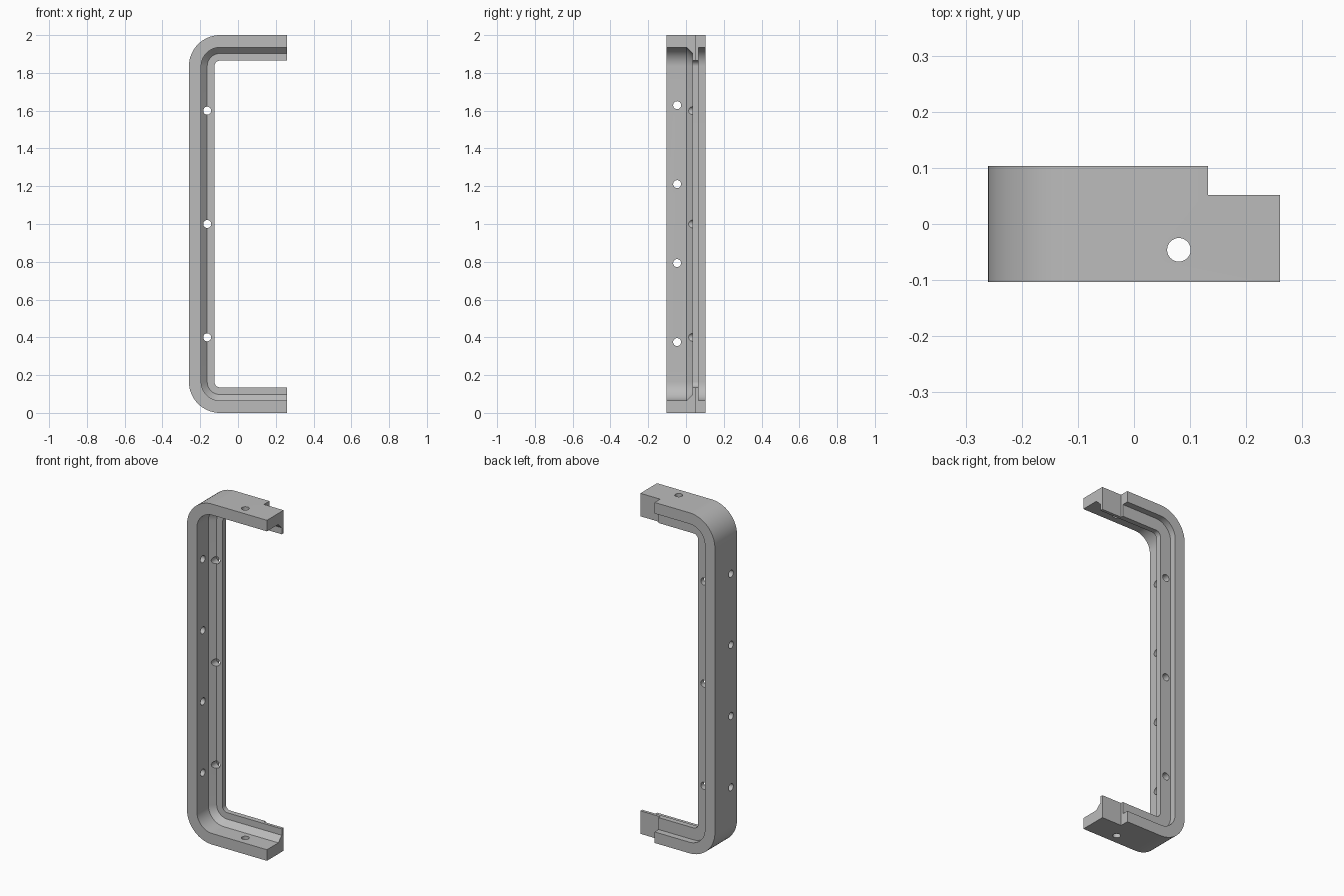
import bpy, bmesh, math
from mathutils import Matrix, Vector

cube = bpy.data.objects.get("Cube")
if cube:
    bpy.data.objects.remove(cube, do_unlink=True)

HALF_X, HALF_Y, HEIGHT = 0.26, 0.103, 2.0
RADIUS, ARC_STEPS, HOLE = 0.165, 16, 0.021

grey = bpy.data.materials.new("plain grey")
grey.use_nodes = True
colour = (0.5, 0.5, 0.5, 1)
grey.diffuse_color = colour
grey.node_tree.nodes["Principled BSDF"].inputs["Base Color"].default_value = colour


def make_object(name, bm):
    bmesh.ops.recalc_face_normals(bm, faces=bm.faces)
    mesh = bpy.data.meshes.new(name)
    bm.to_mesh(mesh)
    bm.free()
    obj = bpy.data.objects.new(name, mesh)
    bpy.context.collection.objects.link(obj)
    mesh.materials.append(grey)
    return obj


def c_path(depth):
    """Points (x, z) of the C outline, moved inwards by depth."""
    cx, r = -HALF_X + RADIUS, RADIUS - depth
    lower = [(HALF_X, depth)]
    for i in range(ARC_STEPS + 1):
        a = math.pi / 2 * i / ARC_STEPS
        lower.append((cx - r * math.sin(a), RADIUS - r * math.cos(a)))
    return lower + [(x, HEIGHT - z) for x, z in reversed(lower)]


# Frame: cross-section of (depth, y) swept along the C outline
section = [(0, -HALF_Y), (0.065, -HALF_Y), (0.065, 0.003), (0.097, 0.035),
           (0.135, 0.035), (0.135, 0.066), (0.065, 0.066), (0.065, HALF_Y),
           (0, HALF_Y)]
bm = bmesh.new()
rails = [[bm.verts.new((x, y, z)) for x, z in c_path(d)] for d, y in section]
for a, b in zip(rails, rails[1:] + rails[:1]):
    for i in range(len(a) - 1):
        bm.faces.new((a[i], a[i + 1], b[i + 1], b[i]))
for end in (0, -1):
    bm.faces.new([rail[end] for rail in rails])
frame = make_object("c_frame", bm)

# Cutters: end rebates and screw holes
bm = bmesh.new()


def box(lo, hi):
    lo, hi = Vector(lo), Vector(hi)
    size = Matrix.Diagonal((*(hi - lo), 1))
    bmesh.ops.create_cube(bm, size=1, matrix=Matrix.Translation((lo + hi) / 2) @ size)


def hole(centre, axis, length):
    turn = Vector((0, 0, 1)).rotation_difference(Vector(axis)).to_matrix().to_4x4()
    bmesh.ops.create_cone(bm, cap_ends=True, segments=32, radius1=HOLE, radius2=HOLE,
                          depth=length, matrix=Matrix.Translation(centre) @ turn)


for z in (0, HEIGHT):
    box((0.132, 0.052, z - 0.2), (0.4, 0.2, z + 0.2))
    hole((0.08, -0.046, z), (0, 0, 1), 0.4)
for z in (0.4, 1.0, 1.6):
    hole((-0.163, 0, z), (0, 1, 0), 0.4)
for i in range(4):
    hole((-HALF_X, -0.047, 0.375 + 0.418 * i), (1, 0, 0), 0.3)
cutter = make_object("cutter", bm)
cutter.hide_render = True

# Cut the frame, then drop the cutter
cut = frame.modifiers.new("cut", 'BOOLEAN')
cut.operation, cut.solver, cut.object = 'DIFFERENCE', 'EXACT', cutter
bpy.ops.object.select_all(action='DESELECT')
frame.select_set(True)
bpy.context.view_layer.objects.active = frame
bpy.ops.object.modifier_apply(modifier=cut.name)
bpy.data.objects.remove(cutter, do_unlink=True)
bpy.ops.object.shade_smooth_by_angle(angle=math.radians(30))
